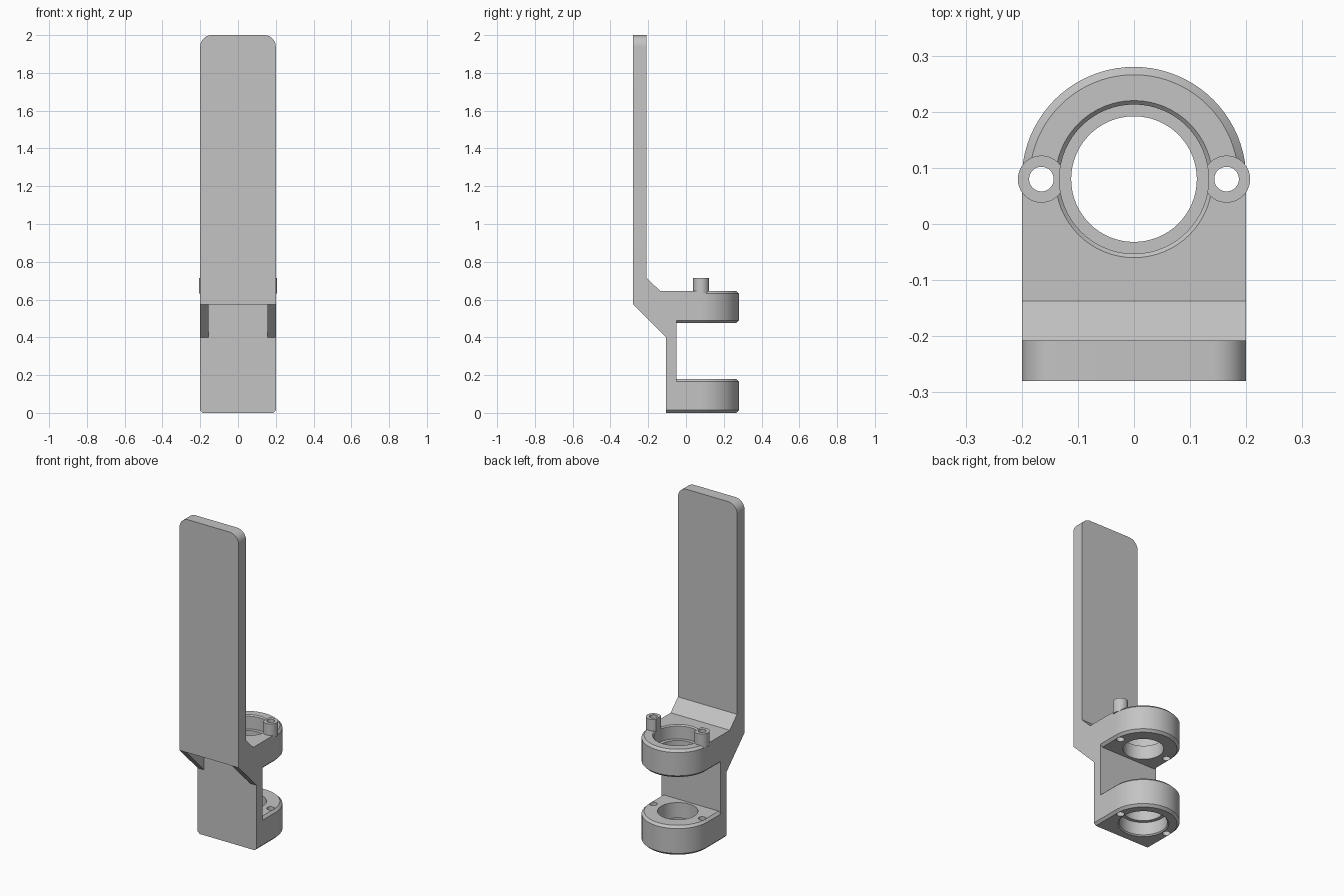
import bpy, bmesh
from math import sin, cos, pi

if "Cube" in bpy.data.objects:
    bpy.data.objects.remove(bpy.data.objects["Cube"], do_unlink=True)

R, BORE, SEAT, HOLE = 0.2, 0.112, 0.133, 0.022   # main radii
CY, HOLE_X, CHAMFER = 0.08, 0.165, 0.014         # bore centre, screw offset, edge chamfer
TOP = 0.645                                      # top of the upper clamp

grey = bpy.data.materials.new("mid_grey")
grey.use_nodes = True
grey.diffuse_color = (0.55, 0.55, 0.55, 1)
grey.node_tree.nodes["Principled BSDF"].inputs["Base Color"].default_value = grey.diffuse_color


def loft(name, rings, round_top=0):
    """Solid through a stack of matching closed rings."""
    bm = bmesh.new()
    loops = [[bm.verts.new(p) for p in ring] for ring in rings]
    n = len(loops[0])
    for a, b in zip(loops, loops[1:]):
        for i in range(n):
            j = (i + 1) % n
            bm.faces.new((a[i], a[j], b[j], b[i]))
    bm.faces.new(loops[0][::-1])
    bm.faces.new(loops[-1])
    if round_top:
        zmax = max(v.co.z for v in bm.verts)
        edges = [e for e in bm.edges
                 if all(v.co.z > zmax - 1e-4 for v in e.verts)
                 and abs(e.verts[0].co.x - e.verts[1].co.x) < 1e-4]
        bmesh.ops.bevel(bm, geom=edges, offset=round_top, segments=10,
                        profile=0.5, affect='EDGES')
    bmesh.ops.recalc_face_normals(bm, faces=bm.faces)
    mesh = bpy.data.meshes.new(name)
    bm.to_mesh(mesh)
    bm.free()
    mesh.materials.append(grey)
    obj = bpy.data.objects.new(name, mesh)
    bpy.context.collection.objects.link(obj)
    return obj


def lathe(name, x, steps, n=64):
    """Round solid about a vertical axis; steps are (radius, z)."""
    return loft(name, [[(x + r * cos(2 * pi * i / n), CY + r * sin(2 * pi * i / n), z)
                        for i in range(n)] for r, z in steps])


def clamp(name, y_front, z0, z1):
    """U-shaped block with a round back and chamfered rims."""
    def ring(r, z):
        arc = [(r * cos(pi * i / 40), CY + r * sin(pi * i / 40), z) for i in range(41)]
        return arc + [(-r, y_front, z), (r, y_front, z)]
    c = CHAMFER
    return loft(name, [ring(R - c, z0), ring(R, z0 + c), ring(R, z1 - c), ring(R - c, z1)])


def combine(target, tool, operation):
    mod = target.modifiers.new(operation.lower(), 'BOOLEAN')
    mod.object, mod.operation, mod.solver = tool, operation, 'EXACT'
    bpy.context.view_layer.objects.active = target
    bpy.ops.object.modifier_apply(modifier=mod.name)
    bpy.data.objects.remove(tool, do_unlink=True)


# Tall arm, sloped shoulder and connecting wall from one side profile
profile = [(-0.28, 2), (-0.28, 0.575), (-0.105, 0.4), (-0.105, 0.1), (-0.05, 0.1),
           (-0.05, 0.56), (CY, 0.56), (CY, TOP), (-0.137, TOP), (-0.208, 0.715), (-0.208, 2)]
bracket = loft("bracket", [[(x, y, z) for y, z in profile] for x in (-R, R)], round_top=0.06)

# Recess under the arm, leaving a sloped rib on each side
recess = [(-0.3, 0.39), (-0.105, 0.39), (-0.105, 0.575), (-0.3, 0.575)]
combine(bracket, loft("recess", [[(x, y, z) for y, z in recess] for x in (-0.155, 0.155)]),
        'DIFFERENCE')

# Two clamps
combine(bracket, clamp("lower_clamp", -0.105, 0, 0.18), 'UNION')
combine(bracket, clamp("upper_clamp", -0.06, 0.475, TOP), 'UNION')

# Chamfered mouths of the bearing seats
lip = 0.007
combine(bracket, lathe("upper_mouth", 0, [(SEAT, TOP - lip), (SEAT + 2 * lip, TOP + lip)]),
        'DIFFERENCE')
combine(bracket, lathe("lower_mouth", 0, [(SEAT + 2 * lip, -lip), (SEAT, lip)]), 'DIFFERENCE')

# Raised screw bosses
for x in (-HOLE_X, HOLE_X):
    combine(bracket, lathe("screw_boss", x, [(0.042, TOP - CHAMFER), (0.042, 0.715)], 40), 'UNION')

# Bearing seats, through bore and screw holes
combine(bracket, lathe("upper_seat", 0, [(SEAT, TOP - 0.085), (SEAT, 0.8)]), 'DIFFERENCE')
combine(bracket, lathe("lower_seat", 0, [(SEAT, -0.1), (SEAT, 0.085)]), 'DIFFERENCE')
combine(bracket, lathe("bore", 0, [(BORE, -0.1), (BORE, 0.8)]), 'DIFFERENCE')
for x in (-HOLE_X, HOLE_X):
    combine(bracket, lathe("screw_hole", x, [(HOLE, -0.1), (HOLE, 0.8)], 32), 'DIFFERENCE')

# Smooth the round walls, keep edges crisp
bpy.ops.object.select_all(action='DESELECT')
bracket.select_set(True)
bpy.context.view_layer.objects.active = bracket
bpy.ops.object.shade_smooth_by_angle(angle=pi / 6)
